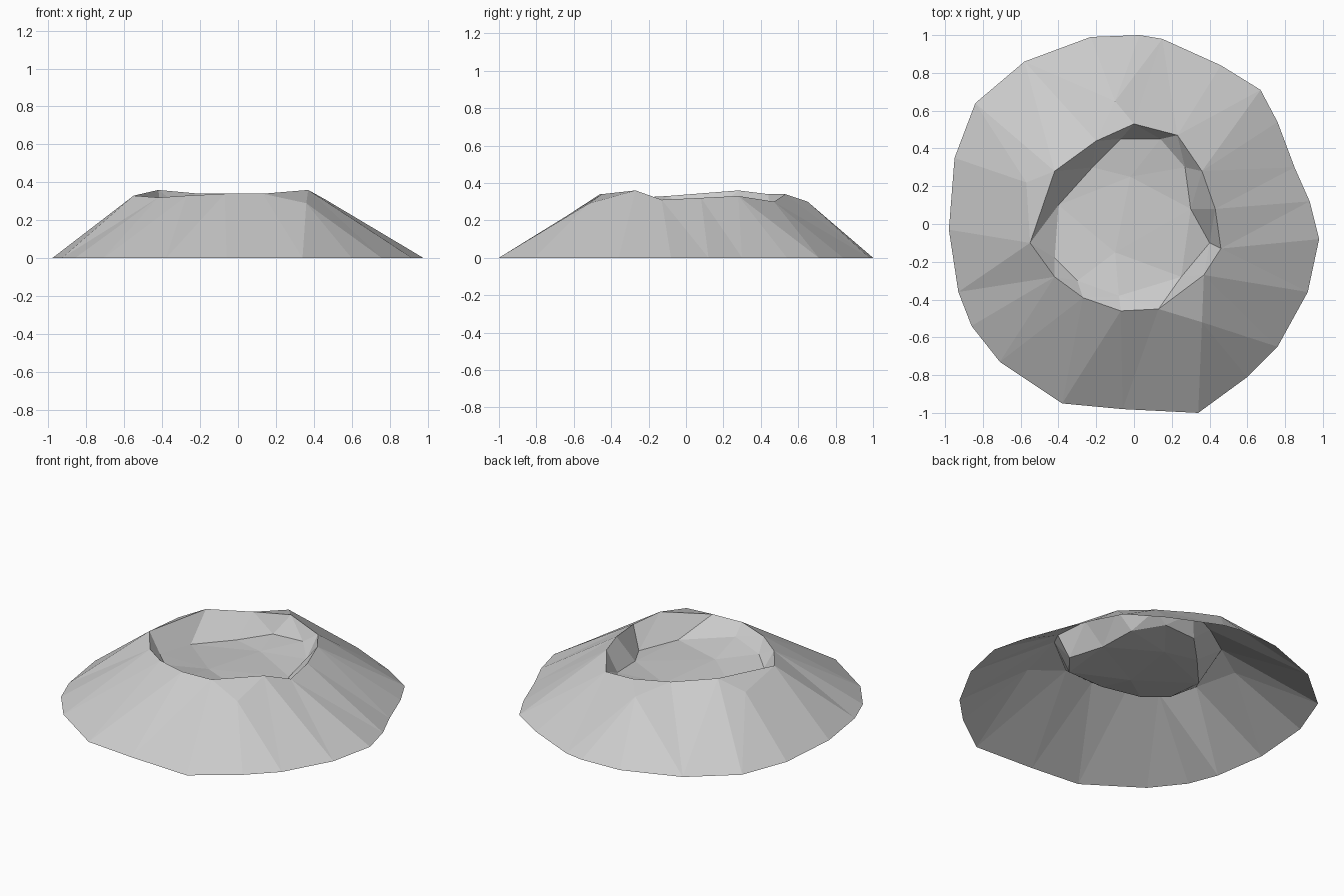
import bpy
import bmesh
from mathutils import Vector
from mathutils.geometry import delaunay_2d_cdt

default_cube = bpy.data.objects.get("Cube")
if default_cube:
    bpy.data.objects.remove(default_cube, do_unlink=True)


def make_material(name, colour):
    material = bpy.data.materials.new(name)
    material.use_nodes = True
    material.diffuse_color = colour
    material.node_tree.nodes["Principled BSDF"].inputs["Base Color"].default_value = colour
    return material


def make_terrain(name, loops, spot_heights, material):
    """Triangulate closed contour loops and loose points into one open surface."""
    points, edges = [], []
    for loop in loops:
        start, count = len(points), len(loop)
        points += [Vector(p) for p in loop]
        edges += [(start + i, start + (i + 1) % count) for i in range(count)]
    points += [Vector(p) for p in spot_heights]

    flat_points = [p.to_2d() for p in points]
    result = delaunay_2d_cdt(flat_points, edges, [], 1, 0.0001)
    flat_verts, faces, sources = result[0], result[2], result[3]

    terrain = bmesh.new()
    verts = []
    for flat, source in zip(flat_verts, sources):
        height = points[source[0]].z if source else 0.0
        verts.append(terrain.verts.new((flat.x, flat.y, height)))
    for face in faces:
        terrain.faces.new([verts[i] for i in face])

    # Turn every facet to the sky
    terrain.normal_update()
    downward = [f for f in terrain.faces if f.normal.z < 0]
    bmesh.ops.reverse_faces(terrain, faces=downward)

    mesh = bpy.data.meshes.new(name)
    terrain.to_mesh(mesh)
    terrain.free()
    mesh.materials.append(material)
    for polygon in mesh.polygons:
        polygon.use_smooth = False
    obj = bpy.data.objects.new(name, mesh)
    bpy.context.collection.objects.link(obj)
    return obj


# Foot of the slope, clockwise from the back
foot_outline = [
    (-.23, .99), (.03, 1), (.15, .98), (.46, .84), (.67, .71), (.76, .54),
    (.85, .3), (.93, .12), (.98, -.08), (.92, -.36), (.76, -.65), (.6, -.81),
    (.34, -1), (-.06, -.98), (-.38, -.95), (-.71, -.73), (-.86, -.54),
    (-.93, -.36), (-.98, -.03), (-.95, .35), (-.84, .64), (-.58, .86),
]
foot = [(x, y, 0) for x, y in foot_outline]

# Uneven crest around the hollow
crest = [
    (0, .53, .34), (.23, .47, .3), (.36, .28, .33), (.43, .08, .32),
    (.46, -.13, .31), (.37, -.27, .36), (.13, -.45, .34), (-.07, -.46, .34),
    (-.27, -.39, .33), (-.42, -.28, .32), (-.55, -.1, .33),
    (-.42, .28, .36), (-.2, .44, .34),
]

# Edge of the sunken floor, rising toward the front
floor_edge = [
    (-.07, .45, .23), (.14, .45, .24), (.27, .3, .22), (.3, .08, .2),
    (.4, -.1, .17), (.25, -.28, .21), (-.08, -.38, .28), (-.3, -.3, .26),
    (-.42, -.18, .25), (-.4, .1, .21), (-.22, .3, .21),
]

# Shoulders on the slope and low points on the floor
shoulders = [(-.1, .65, .3), (-.57, .22, .29), (.36, -.52, .29)]
floor_points = [(-.02, .25, .21), (-.1, -.15, .23)]

stone_grey = make_material("stone_grey", (0.6, 0.6, 0.6, 1))
make_terrain("crater", [foot, crest, floor_edge], shoulders + floor_points, stone_grey)
